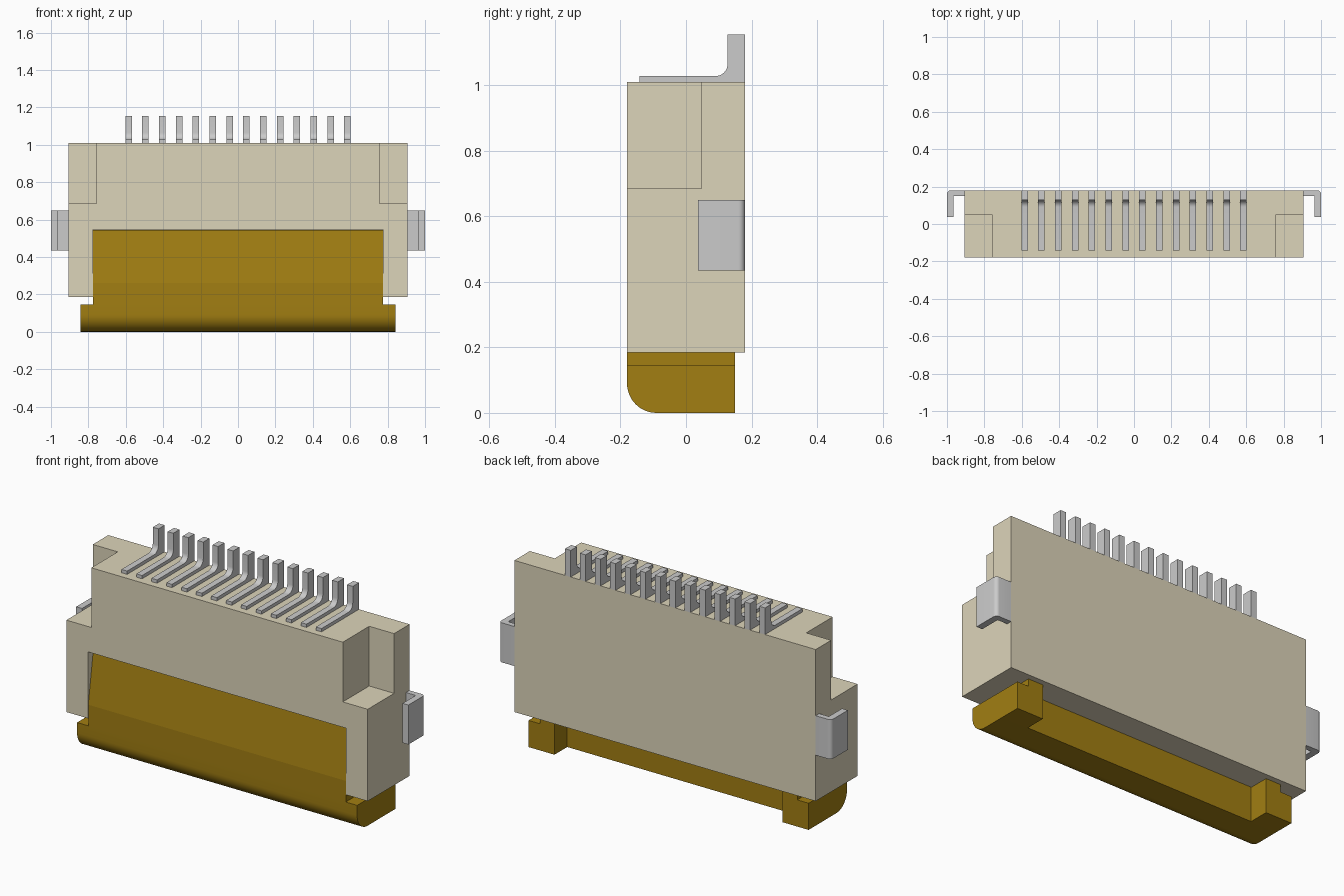
import bpy, bmesh, math
from mathutils import Vector

if "Cube" in bpy.data.objects:
    bpy.data.objects.remove(bpy.data.objects["Cube"])


def material(name, color):
    m = bpy.data.materials.new(name)
    m.diffuse_color = (*color, 1)
    m.use_nodes = True
    m.node_tree.nodes["Principled BSDF"].inputs["Base Color"].default_value = m.diffuse_color
    return m


CREAM = material("cream_plastic", (0.72, 0.66, 0.49))
AMBER = material("amber_plastic", (0.36, 0.21, 0.006))


def extrude(name, pts, axis, lo, hi, mat=None, smooth=False):
    """Extrude a closed 2D profile along an axis; points use the other two axes in order."""
    def place(p, d):
        c = list(p)
        c.insert("xyz".index(axis), d)
        return Vector(c)
    bm = bmesh.new()
    face = bm.faces.new([bm.verts.new(place(p, lo)) for p in pts])
    ext = bmesh.ops.extrude_face_region(bm, geom=[face])["geom"]
    verts = [g for g in ext if isinstance(g, bmesh.types.BMVert)]
    bmesh.ops.translate(bm, verts=verts, vec=place((0, 0), hi - lo))
    bmesh.ops.recalc_face_normals(bm, faces=bm.faces)
    me = bpy.data.meshes.new(name)
    bm.to_mesh(me)
    bm.free()
    ob = bpy.data.objects.new(name, me)
    bpy.context.collection.objects.link(ob)
    if mat:
        me.materials.append(mat)
    if smooth:
        bpy.ops.object.select_all(action='DESELECT')
        ob.select_set(True)
        bpy.context.view_layer.objects.active = ob
        bpy.ops.object.shade_smooth_by_angle(angle=math.radians(25))
    return ob


def box(name, x0, x1, y0, y1, z0, z1, mat=None):
    return extrude(name, [(x0, y0), (x1, y0), (x1, y1), (x0, y1)], "z", z0, z1, mat)


def arc(cx, cy, r, a0, a1, n=8):
    return [(cx + r * math.cos(math.radians(a0 + (a1 - a0) * i / n)),
             cy + r * math.sin(math.radians(a0 + (a1 - a0) * i / n))) for i in range(n + 1)]


# Housing with two upper corner notches and a front opening for the latch
body = box("housing", -0.907, 0.907, -0.18, 0.18, 0.185, 1.01, CREAM)
cutters = [box("opening_cutter", -0.776, 0.776, -0.3, 0.042, 0.1, 0.547)]
for s in (-1, 1):
    x0, x1 = sorted((s * 0.757, s * 1.1))
    cutters.append(box("notch_cutter", x0, x1, -0.3, 0.047, 0.685, 1.2))
for c in cutters:
    c.hide_render = True
    mod = body.modifiers.new("cut", 'BOOLEAN')
    mod.operation = 'DIFFERENCE'
    mod.solver = 'EXACT'
    mod.object = c
    bpy.context.view_layer.objects.active = body
    bpy.ops.object.modifier_apply(modifier=mod.name)
    bpy.data.objects.remove(c)

# Latch: leaning flap inside the opening and rounded bar below it
extrude("latch_flap", [(-0.18, 0.145), (-0.18, 0.26), (-0.137, 0.545), (0.04, 0.545), (0.04, 0.145)],
        "x", -0.775, 0.775, AMBER)
extrude("latch_bar", [(-0.18, 0.145)] + arc(-0.09, 0.09, 0.09, 180, 270, 12) + [(0.04, 0), (0.04, 0.145)],
        "x", -0.843, 0.843, AMBER, True)

# Mirrored side parts: latch end blocks and bent solder tabs
for s, side in ((-1, "left"), (1, "right")):
    block = [(0.687, 0), (0.843, 0), (0.843, 0.145), (0.775, 0.145), (0.775, 0.185), (0.687, 0.185)]
    extrude("latch_end_" + side, [(s * x, z) for x, z in block], "y", 0.04, 0.15, AMBER)
    tab = [(0.907, 0.15), (0.965, 0.15), (0.965, 0.037), (1.0, 0.037)] \
        + arc(0.98, 0.16, 0.02, 0, 90, 6) + [(0.907, 0.18)]
    extrude("solder_tab_" + side, [(s * x, y) for x, y in tab], "z", 0.435, 0.65, None, True)

# Row of fourteen bent contact pins
pin = [(-0.142, 1.01), (0.18, 1.01), (0.18, 1.155), (0.127, 1.155)] \
    + arc(0.09, 1.065, 0.037, 0, -90) + [(-0.142, 1.028)]
for i in range(14):
    x = (i - 6.5) * 0.09
    extrude(f"pin_{i + 1}", pin, "x", x - 0.017, x + 0.017, None, True)
